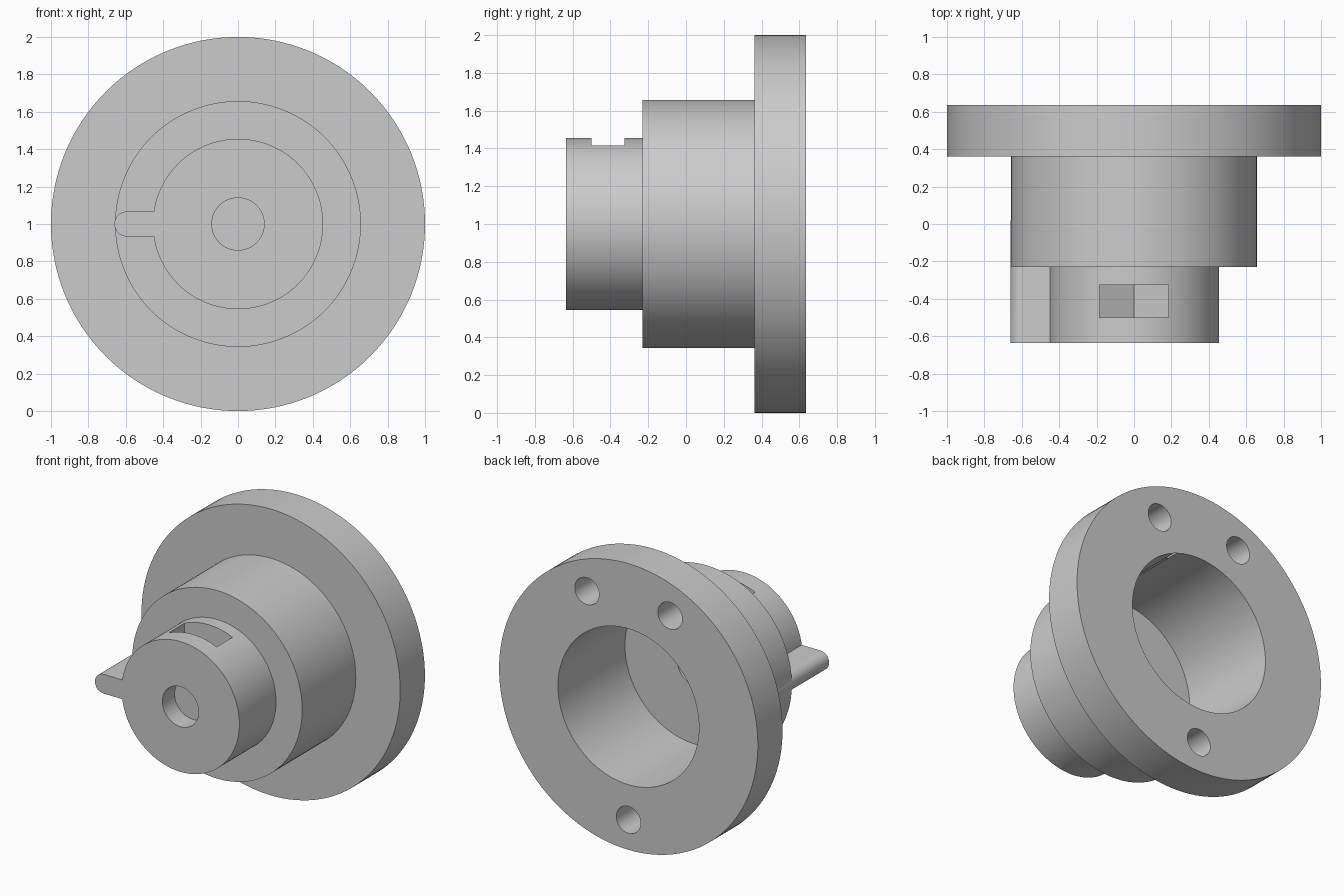
import bpy, bmesh
from math import sin, cos, pi, radians, sqrt

cube = bpy.data.objects.get("Cube")
if cube:
    bpy.data.objects.remove(cube, do_unlink=True)

AXIS_Z = 1.0
FRONT, BACK = -0.635, 0.635
SHOULDER, FLANGE_FRONT, BORE_FLOOR = -0.23, 0.362, -0.105

grey = bpy.data.materials.new("plain grey")
grey.use_nodes = True
grey.diffuse_color = (0.6, 0.6, 0.6, 1)
grey.node_tree.nodes["Principled BSDF"].inputs["Base Color"].default_value = (0.6, 0.6, 0.6, 1)


def make_object(name, bm):
    bmesh.ops.recalc_face_normals(bm, faces=bm.faces)
    mesh = bpy.data.meshes.new(name)
    bm.to_mesh(mesh)
    bm.free()
    mesh.materials.append(grey)
    obj = bpy.data.objects.new(name, mesh)
    bpy.context.collection.objects.link(obj)
    return obj


def arc(radius, start, end, steps, cx=0.0, cz=0.0):
    angles = [radians(start + (end - start) * i / steps) for i in range(steps + 1)]
    return [(cx + radius * cos(a), cz + radius * sin(a)) for a in angles]


def prism(name, outline, y0, y1):
    """Extrude an outline of (x, height above axis) along y."""
    bm = bmesh.new()
    face = bm.faces.new([bm.verts.new((x, y0, AXIS_Z + z)) for x, z in outline])
    side = bmesh.ops.extrude_face_region(bm, geom=[face])["geom"]
    bmesh.ops.translate(bm, vec=(0, y1 - y0, 0),
                        verts=[v for v in side if isinstance(v, bmesh.types.BMVert)])
    return make_object(name, bm)


def rod(name, radius, y0, y1, cx=0.0, cz=0.0, sides=64):
    return prism(name, arc(radius, 0, 360, sides, cx, cz)[:-1], y0, y1)


def combine(target, tool, operation):
    tool.hide_render = True
    mod = target.modifiers.new(tool.name, "BOOLEAN")
    mod.operation, mod.solver, mod.object = operation, "EXACT", tool
    bpy.ops.object.select_all(action="DESELECT")
    bpy.context.view_layer.objects.active = target
    target.select_set(True)
    bpy.ops.object.modifier_apply(modifier=mod.name)
    bpy.data.objects.remove(tool, do_unlink=True)


# Stepped hub: nose, body and flange turned as one solid
profile = [(0, FRONT), (0.455, FRONT), (0.455, SHOULDER), (0.657, SHOULDER),
           (0.657, FLANGE_FRONT), (1, FLANGE_FRONT), (1, BACK), (0, BACK)]
bm = bmesh.new()
verts = [bm.verts.new((r, y, AXIS_Z)) for r, y in profile]
edges = [bm.edges.new(pair) for pair in zip(verts, verts[1:])]
bmesh.ops.spin(bm, geom=verts + edges, cent=(0, 0, AXIS_Z), axis=(0, 1, 0),
               angle=2 * pi, steps=128, use_duplicate=False)
bmesh.ops.remove_doubles(bm, verts=bm.verts, dist=0.0001)
hub = make_object("flanged_hub", bm)

# Round-ended key on the side of the nose
half = 0.067
key_outline = [(-0.35, half)] + arc(half, 90, 270, 24, cx=half - 0.661) + [(-0.35, -half)]
combine(hub, prism("side_key", key_outline, FRONT, 0.02), "UNION")

# Wide rear bore and narrow shaft hole
combine(hub, rod("rear_bore", 0.545, BORE_FLOOR, BACK + 0.1, sides=128), "DIFFERENCE")
combine(hub, rod("shaft_hole", 0.14, FRONT - 0.1, 0.2), "DIFFERENCE")

# Nut slot, open at the top with a pointed bottom
w = 0.185
slot = [(-w, 0.6), (-w, -w / sqrt(3)), (0, -2 * w / sqrt(3)), (w, -w / sqrt(3)), (w, 0.6)]
combine(hub, prism("nut_slot", slot, -0.5, -0.325), "DIFFERENCE")

# Blind screw holes in the back of the flange
for angle in (66, 114, 270):
    a = radians(angle)
    combine(hub, rod("screw_hole", 0.094, BACK - 0.23, BACK + 0.1,
                     0.79 * cos(a), 0.79 * sin(a), 48), "DIFFERENCE")

bpy.ops.object.select_all(action="DESELECT")
hub.select_set(True)
bpy.context.view_layer.objects.active = hub
bpy.ops.object.shade_smooth_by_angle(angle=radians(25))
